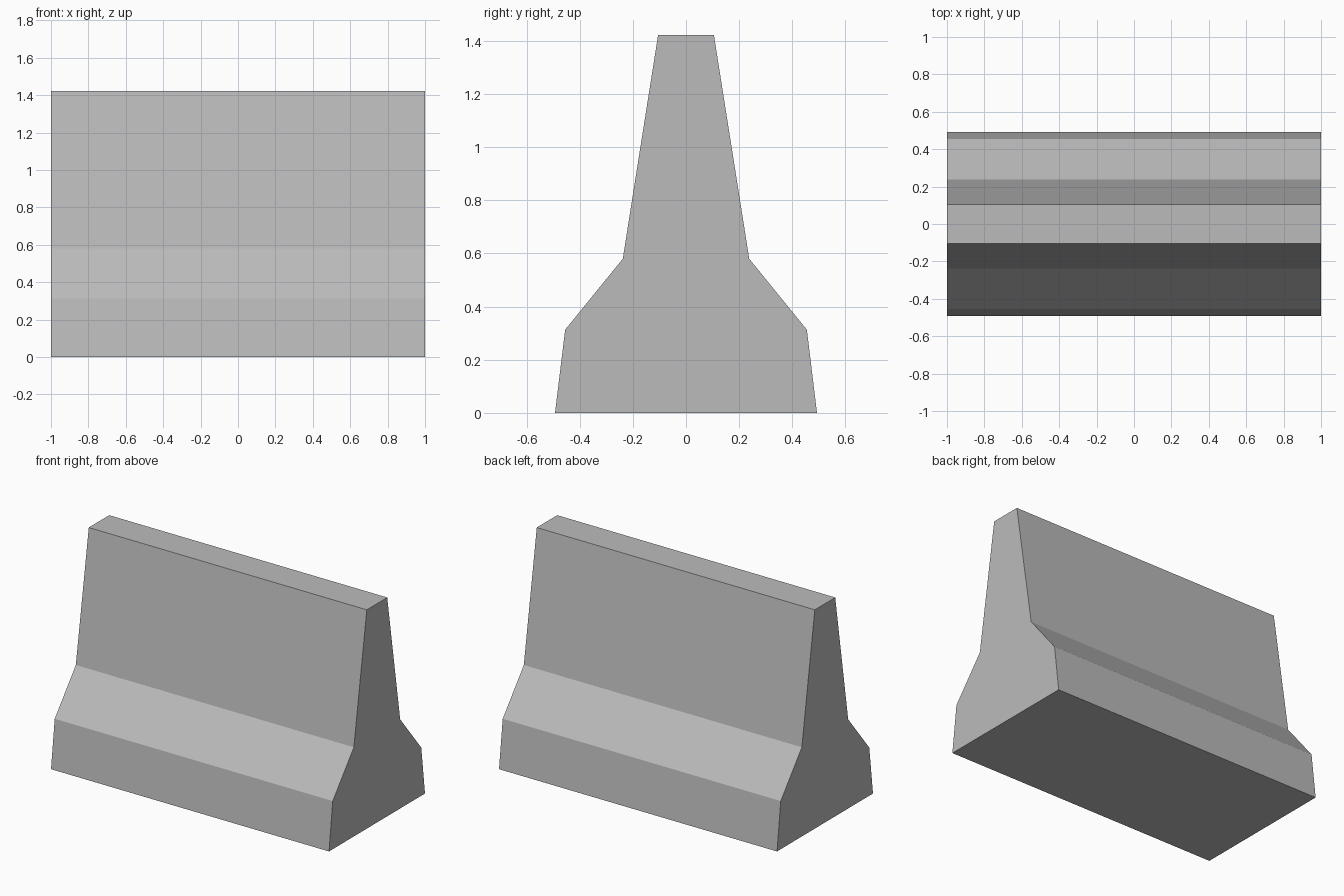
import bpy
import bmesh

# Remove the default cube
cube = bpy.data.objects.get("Cube")
if cube:
    bpy.data.objects.remove(cube, do_unlink=True)


def make_material(name, rgb):
    mat = bpy.data.materials.new(name)
    mat.use_nodes = True
    color = (*rgb, 1.0)
    mat.diffuse_color = color
    mat.node_tree.nodes["Principled BSDF"].inputs["Base Color"].default_value = color
    return mat


concrete = make_material("concrete_grey", (0.5, 0.5, 0.5))

# Half profile of the barrier (y, z): foot, sloped shoulder, tapering wall
HALF_PROFILE = [(0.493, 0.0), (0.455, 0.313), (0.238, 0.58), (0.105, 1.423)]
LENGTH = 2.0

# Mirror the half profile, then extrude it along the barrier
profile = HALF_PROFILE + [(-y, z) for y, z in reversed(HALF_PROFILE)]
bm = bmesh.new()
end = bm.faces.new([bm.verts.new((-LENGTH / 2, y, z)) for y, z in profile])
extruded = bmesh.ops.extrude_face_region(bm, geom=[end], use_keep_orig=True)
moved = [g for g in extruded["geom"] if isinstance(g, bmesh.types.BMVert)]
bmesh.ops.translate(bm, verts=moved, vec=(LENGTH, 0, 0))
bmesh.ops.recalc_face_normals(bm, faces=bm.faces)

mesh = bpy.data.meshes.new("concrete_barrier")
bm.to_mesh(mesh)
bm.free()
mesh.materials.append(concrete)
barrier = bpy.data.objects.new("concrete_barrier", mesh)
bpy.context.collection.objects.link(barrier)
